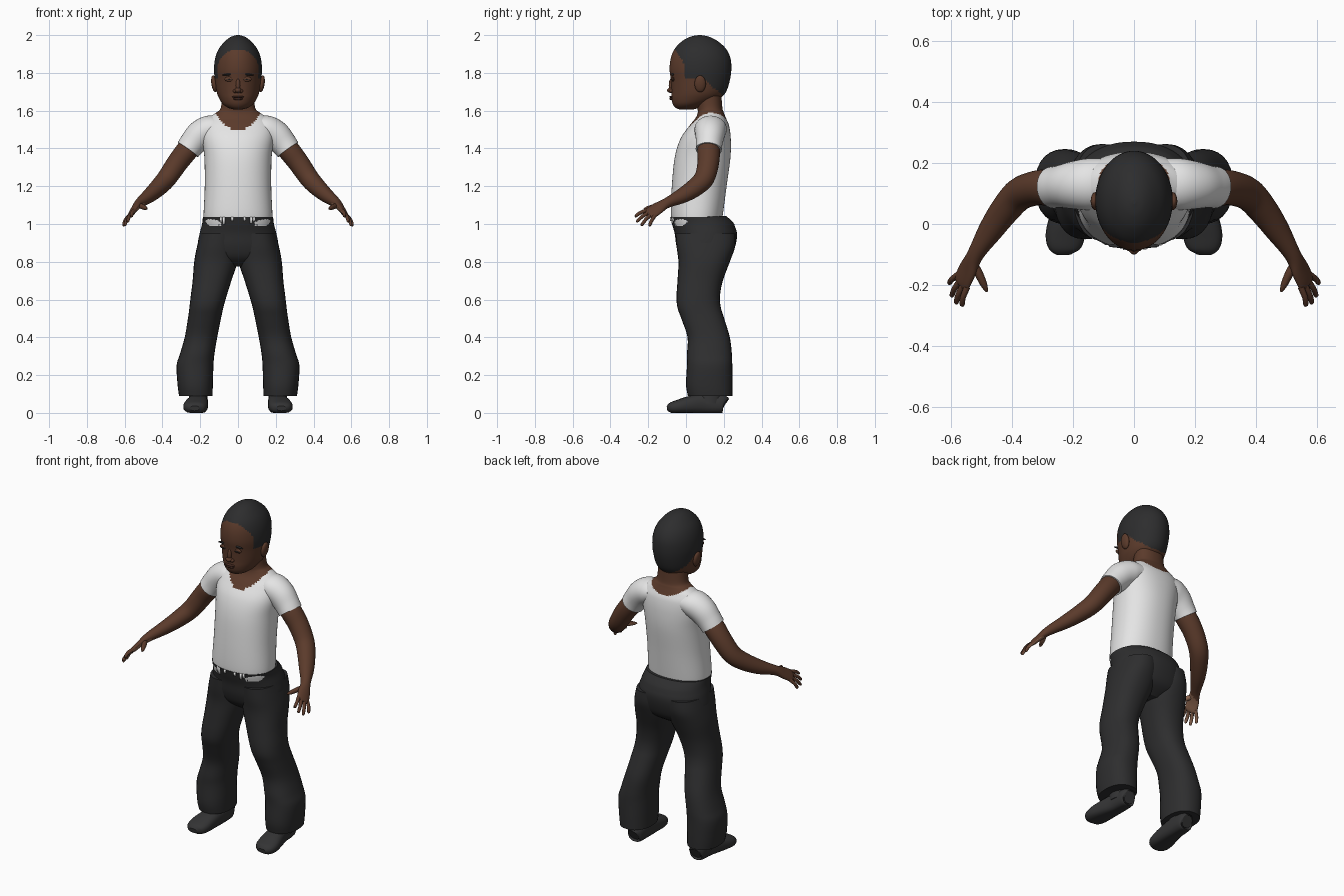
import bpy, bmesh, math
from mathutils import Vector, Matrix
from mathutils.bvhtree import BVHTree

cube = bpy.data.objects.get("Cube")
if cube:
    bpy.data.objects.remove(cube)


def material(name, r, g, b):
    m = bpy.data.materials.new(name)
    m.use_nodes = True
    m.diffuse_color = (r, g, b, 1)
    shader = m.node_tree.nodes["Principled BSDF"]
    shader.inputs["Base Color"].default_value = (r, g, b, 1)
    shader.inputs["Roughness"].default_value = 0.8
    return m


SKIN = material("brown skin", 0.105, 0.043, 0.024)
PALM = material("light palm skin", 0.27, 0.135, 0.08)
LIP = material("dark lip skin", 0.07, 0.027, 0.018)
HAIR = material("black hair", 0.026, 0.026, 0.027)
SHIRT = material("white cotton", 0.78, 0.78, 0.78)
TROUSER = material("charcoal cloth", 0.027, 0.027, 0.028)
SHOE = material("dark grey leather", 0.034, 0.034, 0.035)


def finish(name, bm, mats, rule=None):
    """Turn a bmesh into a smooth object, colouring faces by a rule."""
    bmesh.ops.recalc_face_normals(bm, faces=bm.faces)
    bm.normal_update()
    if rule:
        for f in bm.faces:
            f.material_index = rule(f.calc_center_median(), f.normal)
    for f in bm.faces:
        f.smooth = len(f.verts) <= 4
    me = bpy.data.meshes.new(name)
    bm.to_mesh(me)
    bm.free()
    for m in mats:
        me.materials.append(m)
    ob = bpy.data.objects.new(name, me)
    bpy.context.collection.objects.link(ob)
    return ob


def smooth_rows(rows, steps):
    """Catmull-Rom interpolation of section rows."""
    rows = [Vector(r) for r in rows]
    pad = [rows[0]] + rows + [rows[-1]]
    out = []
    for i in range(len(rows) - 1):
        p0, p1, p2, p3 = pad[i:i + 4]
        for k in range(steps):
            t = k / steps
            out.append(0.5 * (2 * p1 + (p2 - p0) * t
                              + (2 * p0 - 5 * p1 + 4 * p2 - p3) * t * t
                              + (3 * p1 - p0 - 3 * p2 + p3) * t ** 3))
    return out + [rows[-1]]


def skin_rings(rings, sides, power):
    """Bridge elliptical rings given as centre and two half axes."""
    bm = bmesh.new()
    loops = []
    for c, a, b in rings:
        loop = []
        for k in range(sides):
            t = math.tau * k / sides
            u, v = math.cos(t), math.sin(t)
            u = math.copysign(abs(u) ** (2 / power), u)
            v = math.copysign(abs(v) ** (2 / power), v)
            p = c + a * u + b * v
            p.z = max(p.z, 0)
            loop.append(bm.verts.new(p))
        loops.append(loop)
    for lo, hi in zip(loops, loops[1:]):
        for k in range(sides):
            j = (k + 1) % sides
            bm.faces.new((lo[k], lo[j], hi[j], hi[k]))
    bm.faces.new(loops[0])
    bm.faces.new(loops[-1])
    return bm


def loft(rows, s=1, steps=5, sides=40, power=2.0):
    """Upright form from rows of z, x min, x max, y front, y back."""
    return skin_rings([(Vector((s * (x0 + x1) / 2, (y0 + y1) / 2, z)),
                        Vector(((x1 - x0) / 2, 0, 0)), Vector((0, (y1 - y0) / 2, 0)))
                       for z, x0, x1, y0, y1 in smooth_rows(rows, steps)], sides, power)


def sym(rows):
    return [(z, -h, h, y0, y1) for z, h, y0, y1 in rows]


def tube(rows, across, s=1, steps=5, sides=20, power=2.0):
    """Limb from rows of x, y, z, radius along 'across', other radius."""
    rows = smooth_rows(rows, steps)
    pts = [Vector((s * r[0], r[1], r[2])) for r in rows]
    across = Vector((s * across[0], across[1], across[2]))
    rings = []
    for i, r in enumerate(rows):
        t = (pts[min(i + 1, len(pts) - 1)] - pts[max(i - 1, 0)]).normalized()
        a = (across - t * across.dot(t)).normalized()
        rings.append((pts[i], a * r[3], t.cross(a) * r[4]))
    return skin_rings(rings, sides, power)


def ball(name, loc, size, mat, turn=0):
    bm = bmesh.new()
    bmesh.ops.create_uvsphere(bm, u_segments=20, v_segments=12, radius=1)
    bm.transform(Matrix.Translation(loc) @ Matrix.Rotation(turn, 4, 'Y')
                 @ Matrix.Diagonal((*size, 1)))
    return finish(name, bm, [mat])


# Torso with scooped neckline, and neck
def neckline(c, n):
    low = 1.495 if c.y < 0.11 else 1.545
    return int(c.z > low + (1.595 - low) * (c.x / 0.125) ** 2)


torso = loft(sym([(0.99, .178, -.07, .185), (1.05, .182, -.08, .195), (1.2, .176, -.075, .215),
                  (1.35, .178, -.06, .235), (1.45, .19, -.03, .237), (1.52, .188, .018, .228),
                  (1.56, .16, .05, .212), (1.59, .115, .062, .2), (1.62, .09, .06, .192),
                  (1.72, .085, .05, .185)]), steps=8, sides=72, power=2.2)
finish("shirt_and_neck", torso, [SHIRT, SKIN], neckline)


# Head with hair coloured above the hairline
def hairline(c, n):
    front = -0.005 - max(0, c.z - 1.84) * 0.6
    face = c.z < 1.92 and c.y < front
    nape = c.z < 1.77 - max(0, c.y - 0.09) * 0.85
    return int(not (face or nape))


head = loft(sym([(1.607, .025, -.035, .04), (1.615, .052, -.055, .07), (1.635, .08, -.07, .12),
                 (1.665, .1, -.077, .18), (1.7, .113, -.077, .212), (1.76, .122, -.08, .232),
                 (1.82, .127, -.087, .24), (1.88, .12, -.08, .235), (1.93, .1, -.058, .21),
                 (1.97, .066, -.018, .165), (1.992, .035, .025, .12), (2.0, .006, .065, .08)]),
            steps=6, sides=80)
surface = BVHTree.FromBMesh(head)
finish("head", head, [SKIN, HAIR], hairline)


def on_face(x, z):
    return surface.ray_cast(Vector((x, -1, z)), Vector((0, 1, 0)))[0]


# Face features
ball("nose_bridge", on_face(0, 1.735), (.012, .013, .035), SKIN)
ball("nose_tip", on_face(0, 1.708), (.018, .023, .015), SKIN)
ball("upper_lip", on_face(0, 1.673), (.032, .011, .006), LIP)
ball("lower_lip", on_face(0, 1.663), (.027, .011, .007), LIP)
for s, side in ((1, "left"), (-1, "right")):
    ball(side + "_nostril", on_face(s * .016, 1.704), (.011, .014, .01), SKIN)
    ball(side + "_eyelid", on_face(s * .046, 1.767), (.026, .007, .013), SKIN)
    ball(side + "_eye_slit", on_face(s * .046, 1.764), (.022, .01, .0035), HAIR)
    ball(side + "_eyebrow", on_face(s * .05, 1.792), (.033, .007, .005), HAIR, s * 0.1)
    ball(side + "_ear", Vector((s * .126, .075, 1.742)), (.015, .03, .045), SKIN, s * 0.15)

# Trouser seat
seat = loft(sym([(.775, .07, .03, .17), (.82, .19, -.025, .232), (.88, .213, -.05, .26),
                 (.95, .203, -.06, .27), (1.0, .19, -.074, .25), (1.037, .186, -.083, .212)]),
            sides=48, power=2.2)
for v in seat.verts:
    if v.co.z > 0.99:
        v.co.z += 0.05 * max(0, v.co.y - 0.1)
finish("trouser_seat", seat, [TROUSER])

# Uneven shirt hem over the waistband
for x, drop in ((-.09, .03), (-.075, .04), (-.03, .02), (.035, .02), (.07, .035), (.085, .025)):
    bm = bmesh.new()
    bmesh.ops.create_cube(bm, size=1)
    y = -.083 + .15 * (1 - math.sqrt(1 - (x / .19) ** 2))
    bm.transform(Matrix.Translation((x, y, 1.037 - drop / 2))
                 @ Matrix.Diagonal((.012, .008, drop, 1)))
    finish("shirt_hem_tab", bm, [SHIRT])

# Limbs
LEG = [(.09, .135, .312, .01, .245), (.15, .133, .32, .0, .246), (.25, .13, .325, .005, .245),
       (.31, .125, .308, .005, .243), (.4, .11, .282, .008, .232), (.5, .09, .265, -.025, .202),
       (.56, .077, .257, -.046, .184), (.62, .06, .25, -.05, .18), (.7, .035, .24, -.045, .195),
       (.8, .003, .232, -.04, .232), (.88, .0, .217, -.05, .26), (.95, .0, .2, -.055, .262)]
ANKLE = [(.05, .16, .26, .06, .19), (.2, .17, .26, .07, .19)]
SHOE_ROWS = [(.205, .205, .045, .03, .035), (.205, .19, .048, .045, .05),
             (.208, .1, .05, .05, .055), (.218, .02, .042, .06, .047),
             (.226, -.04, .033, .064, .037), (.23, -.08, .027, .052, .028),
             (.23, -.1, .024, .024, .013)]
SLEEVE = [(.1, .135, 1.51, .08, .06), (.15, .13, 1.5, .085, .075), (.2, .127, 1.472, .078, .076),
          (.24, .123, 1.427, .07, .07), (.265, .12, 1.393, .069, .066)]
ARM = [(.22, .122, 1.44, .05, .05), (.265, .12, 1.395, .06, .058), (.32, .118, 1.325, .057, .056),
       (.375, .098, 1.245, .054, .052), (.42, .05, 1.195, .05, .047), (.47, -.02, 1.15, .042, .038),
       (.52, -.1, 1.112, .028, .026), (.545, -.15, 1.083, .037, .018),
       (.563, -.188, 1.057, .038, .014), (.569, -.2, 1.049, .03, .008)]
ACROSS = Vector((.44, .78, -.44))
TIPS = [(.565, -.27, 1.04), (.585, -.262, 1.012), (.6, -.238, .992), (.608, -.195, .99)]

for s, side in ((1, "left"), (-1, "right")):
    inward = Vector((-.6 * s, .25, -.75)).normalized()

    def palm_rule(c, n):
        return int(c.y < -.115 and n.dot(inward) > 0.45)

    finish(side + "_trouser_leg", loft(LEG, s, steps=4, sides=28, power=2.3), [TROUSER])
    finish(side + "_shoe_ankle", loft(ANKLE, s), [SHOE])
    finish(side + "_shoe", tube(SHOE_ROWS, (1, 0, 0), s, power=2.5), [SHOE])
    finish(side + "_sleeve", tube(SLEEVE, (0, 1, 0), s, sides=32), [SHIRT])
    finish(side + "_arm", tube(ARM, ACROSS, s, sides=28), [SKIN, PALM], palm_rule)
    # Fingers spread from the knuckles, plus thumb
    for k, tip in enumerate(TIPS):
        base = Vector((.56, -.185, 1.06)) + ACROSS * (k - 1.5) * .019
        tip = Vector(tip)
        mid = base.lerp(tip, 0.55) + Vector((.004, 0, .005))
        rows = [(*base, .0105, .0105), (*mid, .0095, .0095),
                (*base.lerp(tip, 0.92), .008, .008), (*tip, .003, .003)]
        finish(side + "_finger", tube(rows, ACROSS, s, sides=12), [SKIN, PALM], palm_rule)
    thumb = [(.53, -.125, 1.1, .014, .014), (.508, -.165, 1.092, .014, .014),
             (.492, -.2, 1.085, .011, .011), (.482, -.222, 1.08, .004, .004)]
    finish(side + "_thumb", tube(thumb, ACROSS, s, sides=12), [SKIN, PALM], palm_rule)
